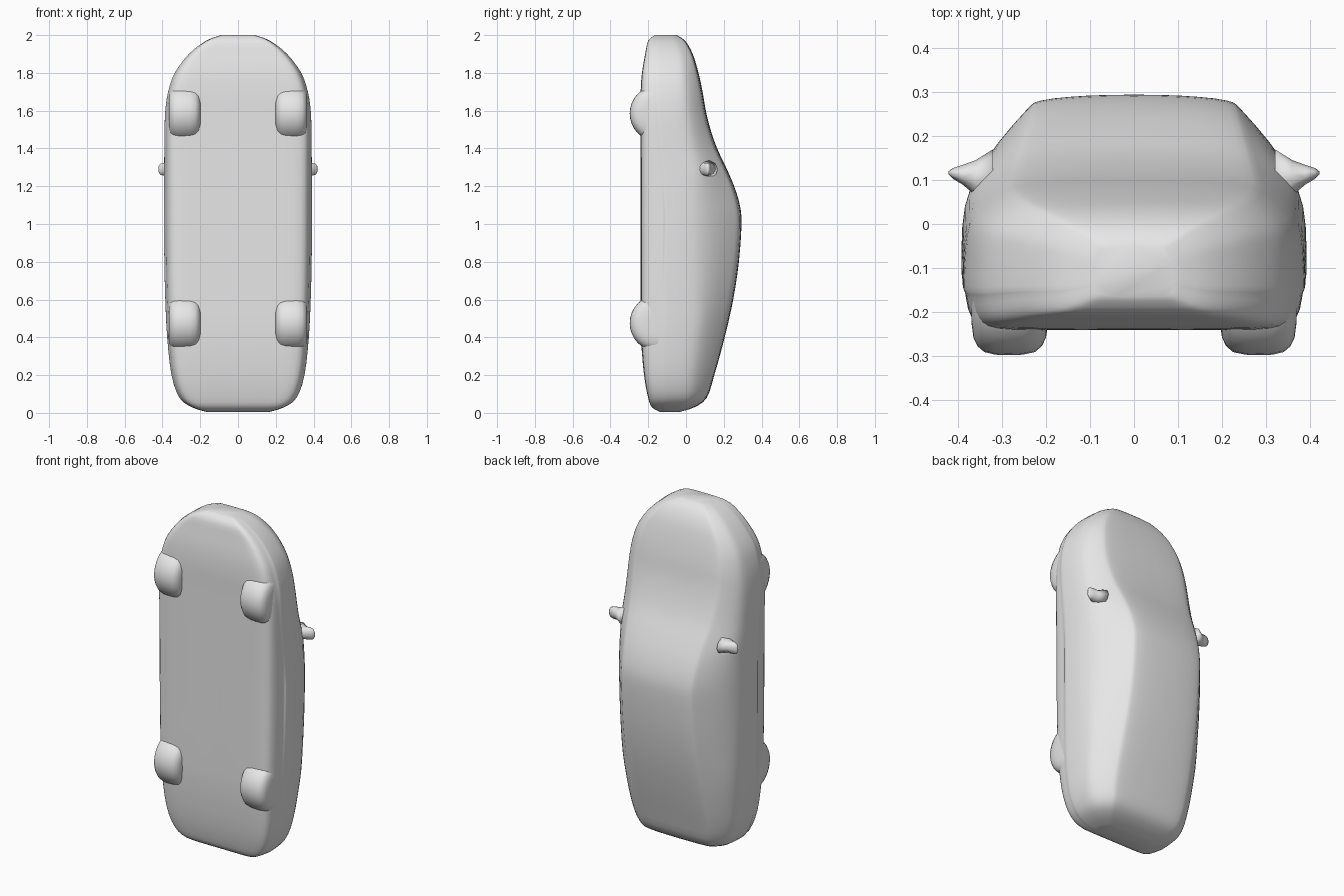
import bpy, bmesh, math
from mathutils import Vector, Matrix

if "Cube" in bpy.data.objects:
    bpy.data.objects.remove(bpy.data.objects["Cube"])

grey = bpy.data.materials.new("plain grey")
grey.diffuse_color = (0.8, 0.8, 0.8, 1)
grey.use_nodes = True
grey.node_tree.nodes["Principled BSDF"].inputs["Base Color"].default_value = grey.diffuse_color


def finish(name, bm):
    bmesh.ops.recalc_face_normals(bm, faces=bm.faces)
    for f in bm.faces:
        f.smooth = True
    me = bpy.data.meshes.new(name)
    bm.to_mesh(me)
    bm.free()
    me.materials.append(grey)
    ob = bpy.data.objects.new(name, me)
    bpy.context.collection.objects.link(ob)
    return ob


def spline(pts, steps):
    """Smooth curve through all points."""
    pts = [Vector(p) for p in pts]
    out = []
    for i in range(len(pts) - 1):
        p0, p1, p2 = pts[max(i - 1, 0)], pts[i], pts[i + 1]
        p3 = pts[min(i + 2, len(pts) - 1)]
        for k in range(steps):
            t = k / steps
            out.append(0.5 * (2 * p1 + (p2 - p0) * t
                              + (2 * p0 - 5 * p1 + 4 * p2 - p3) * t * t
                              + (3 * p1 - p0 - 3 * p2 + p3) * t ** 3))
    return out + [pts[-1]]


# Car body stations, tail to nose: height, half width, underside, roof line
stations = [
    (0.006, 0.17, -0.14, -0.03), (0.03, 0.245, -0.18, 0.045),
    (0.08, 0.31, -0.20, 0.11), (0.20, 0.352, -0.222, 0.15),
    (0.40, 0.375, -0.238, 0.205), (0.60, 0.385, -0.24, 0.25),
    (0.80, 0.39, -0.24, 0.28), (1.00, 0.392, -0.24, 0.294),
    (1.10, 0.392, -0.24, 0.285), (1.20, 0.392, -0.24, 0.255),
    (1.30, 0.391, -0.24, 0.212), (1.40, 0.39, -0.24, 0.165),
    (1.50, 0.389, -0.24, 0.13), (1.60, 0.385, -0.24, 0.105),
    (1.70, 0.37, -0.24, 0.088), (1.80, 0.335, -0.233, 0.066),
    (1.90, 0.26, -0.216, 0.036), (1.97, 0.17, -0.20, -0.005),
    (2.00, 0.09, -0.165, -0.05)]


def section(w, b, t):
    """Half cross-section from underside centre to roof centre."""
    h = t - b
    belt = min(0.04, b + 0.6 * h)
    wt = w * (0.8 - 0.7 * max(0, t - 0.05))
    edge = t - 0.07 * h
    return spline([
        (0, b), (0.5 * w, b), (0.84 * w, b + 0.01 * h),
        (0.95 * w, b + 0.08 * h), (0.985 * w, b + 0.22 * h),
        (w, (b + belt) / 2), (0.98 * w, belt),
        ((0.98 * w + wt) / 2 + 0.05 * w, (belt + edge) / 2),
        (wt, edge), (0.85 * wt, t - 0.025 * h),
        (0.45 * wt, t - 0.005 * h), (0, t)], 3)


bm = bmesh.new()
rings = []
for z, w, b, t in spline(stations, 3):
    half = section(w, b, t)
    loop = [(p.x, p.y) for p in half] + [(-p.x, p.y) for p in half[-2:0:-1]]
    rings.append([bm.verts.new((x, y, z)) for x, y in loop])
n = len(rings[0])
for r, s in zip(rings, rings[1:]):
    for i in range(n):
        j = (i + 1) % n
        bm.faces.new((r[i], r[j], s[j], s[i]))
bm.faces.new(rings[0])
bm.faces.new(rings[-1])
finish("car_body", bm)

# Wheels: rounded discs bulging out of the underside
profile = spline([(0.195, 0.06), (0.20, 0.11), (0.225, 0.143), (0.285, 0.15),
                  (0.34, 0.143), (0.365, 0.11), (0.37, 0.05)], 2)
for label, zc in (("rear", 0.475), ("front", 1.585)):
    for side, s in (("right", 1), ("left", -1)):
        bm = bmesh.new()
        seg = 32
        cols = []
        for k in range(seg):
            a = 2 * math.pi * k / seg
            cols.append([bm.verts.new((s * p.x, -0.148 + p.y * math.cos(a),
                                       zc + p.y * math.sin(a))) for p in profile])
        for k in range(seg):
            c, d = cols[k], cols[(k + 1) % seg]
            for i in range(len(profile) - 1):
                bm.faces.new((c[i], c[i + 1], d[i + 1], d[i]))
        bm.faces.new([c[0] for c in cols])
        bm.faces.new([c[-1] for c in cols])
        finish(f"{label}_{side}_wheel", bm)

# Side mirrors: small tapered stubs that narrow to a tip
for side, s in (("right", 1), ("left", -1)):
    bm = bmesh.new()
    rows = []
    for x, y, ry, rz in ((0.32, 0.10, 0.07, 0.05), (0.36, 0.105, 0.04, 0.034),
                         (0.39, 0.112, 0.022, 0.036), (0.412, 0.115, 0.012, 0.03),
                         (0.421, 0.116, 0.004, 0.014)):
        rows.append([bm.verts.new((s * x, y + ry * math.cos(a * math.pi / 5),
                                   1.29 + rz * math.sin(a * math.pi / 5)))
                     for a in range(10)])
    for r, q in zip(rows, rows[1:]):
        for i in range(10):
            j = (i + 1) % 10
            bm.faces.new((r[i], r[j], q[j], q[i]))
    bm.faces.new(rows[0])
    bm.faces.new(rows[-1])
    finish(f"{side}_mirror", bm)
